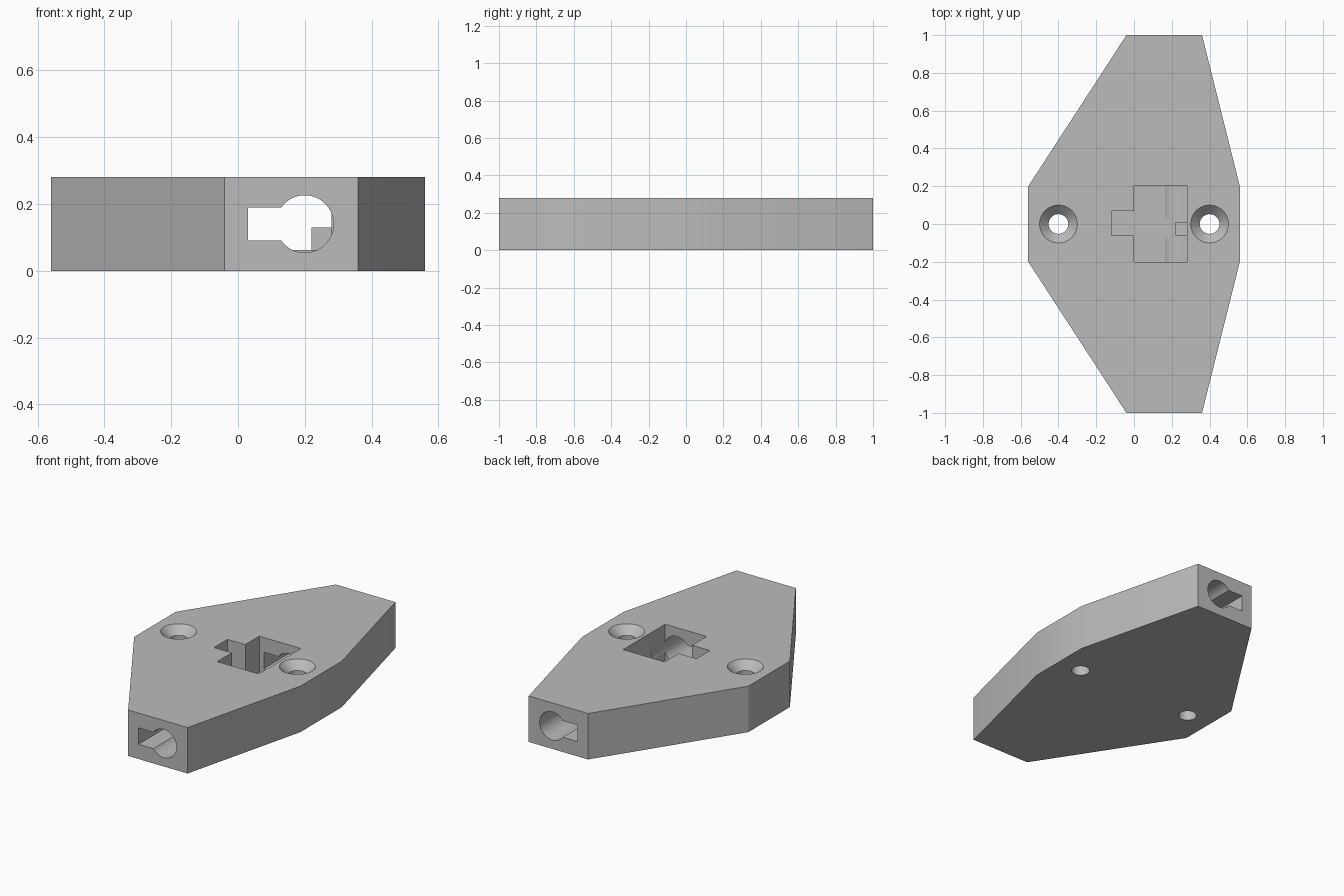
import bpy, bmesh, math

cube = bpy.data.objects.get("Cube")
if cube:
    bpy.data.objects.remove(cube, do_unlink=True)

HEIGHT = 0.28
HOLE_X = 0.4

grey = bpy.data.materials.new("light grey")
grey.use_nodes = True
colour = (0.5, 0.5, 0.5, 1)
grey.diffuse_color = colour
grey.node_tree.nodes["Principled BSDF"].inputs["Base Color"].default_value = colour


def link(name, bm):
    bmesh.ops.recalc_face_normals(bm, faces=bm.faces)
    mesh = bpy.data.meshes.new(name)
    bm.to_mesh(mesh)
    bm.free()
    mesh.materials.append(grey)
    obj = bpy.data.objects.new(name, mesh)
    bpy.context.collection.objects.link(obj)
    return obj


def prism(name, outline, start, end, axis="z"):
    """Extrude a 2D outline along z, or an x-z outline along y."""
    place = (lambda a, b, t: (a, b, t)) if axis == "z" else (lambda a, b, t: (a, t, b))
    bm = bmesh.new()
    low = [bm.verts.new(place(a, b, start)) for a, b in outline]
    high = [bm.verts.new(place(a, b, end)) for a, b in outline]
    bm.faces.new(low)
    bm.faces.new(high)
    n = len(outline)
    for i in range(n):
        j = (i + 1) % n
        bm.faces.new((low[i], low[j], high[j], high[i]))
    return link(name, bm)


def turned(name, x, profile, sides=48):
    """Solid of revolution about a vertical axis from (radius, z) pairs."""
    bm = bmesh.new()
    rings = [[bm.verts.new((x + r * math.cos(2 * math.pi * k / sides),
                            r * math.sin(2 * math.pi * k / sides), z))
              for k in range(sides)] for r, z in profile]
    for a, b in zip(rings, rings[1:]):
        for k in range(sides):
            m = (k + 1) % sides
            bm.faces.new((a[k], a[m], b[m], b[k]))
    bm.faces.new(rings[0])
    bm.faces.new(rings[-1])
    return link(name, bm)


# Tapered plate
half = [(-0.56, -0.2), (-0.04, -1), (0.36, -1), (0.56, -0.2)]
body = prism("mounting_plate", half + [(x, -y) for x, y in reversed(half)], 0, HEIGHT)

cutters = []

# Countersunk screw holes
for side, x in (("right", -HOLE_X), ("left", HOLE_X)):
    cutters.append(turned(f"{side}_screw_hole_cutter", x, [
        (0.052, -0.05), (0.052, HEIGHT - 0.048), (0.1, HEIGHT), (0.1, HEIGHT + 0.05)]))

# T-shaped pocket in the top
pocket = [(0, -0.2), (0.28, -0.2), (0.28, 0.205), (0, 0.205),
          (0, 0.07), (-0.12, 0.07), (-0.12, -0.06), (0, -0.06)]
cutters.append(prism("pocket_cutter", pocket, 0.062, HEIGHT + 0.05))

# Keyhole channels running in from both ends
radius, cx, cz, slot = 0.086, 0.2, 0.14, 0.05
first = math.pi - math.asin(slot / radius)
sweep = 2 * first
keyhole = [(0.03, cz + slot)]
keyhole = [(0.03, cz - slot)] + keyhole
for i in range(49):
    angle = first - sweep * i / 48
    keyhole.append((cx + radius * math.cos(angle), cz + radius * math.sin(angle)))
for end, a, b in (("front", -1.1, -0.07), ("back", 0.03, 1.1)):
    cutters.append(prism(f"{end}_channel_cutter", keyhole, a, b, axis="y"))

# Cut every opening
for cutter in cutters:
    mod = body.modifiers.new(cutter.name, "BOOLEAN")
    mod.operation = "DIFFERENCE"
    mod.solver = "EXACT"
    mod.object = cutter

bpy.context.view_layer.objects.active = body
body.select_set(True)
for mod in list(body.modifiers):
    bpy.ops.object.modifier_apply(modifier=mod.name)
for cutter in cutters:
    bpy.data.objects.remove(cutter, do_unlink=True)
bpy.ops.object.shade_smooth_by_angle(angle=math.radians(25))

# Stop block inside the pocket
block = [(0.22, -0.06), (0.28, -0.06), (0.28, 0.01), (0.22, 0.01)]
prism("stop_block", block, 0.062, 0.13)
